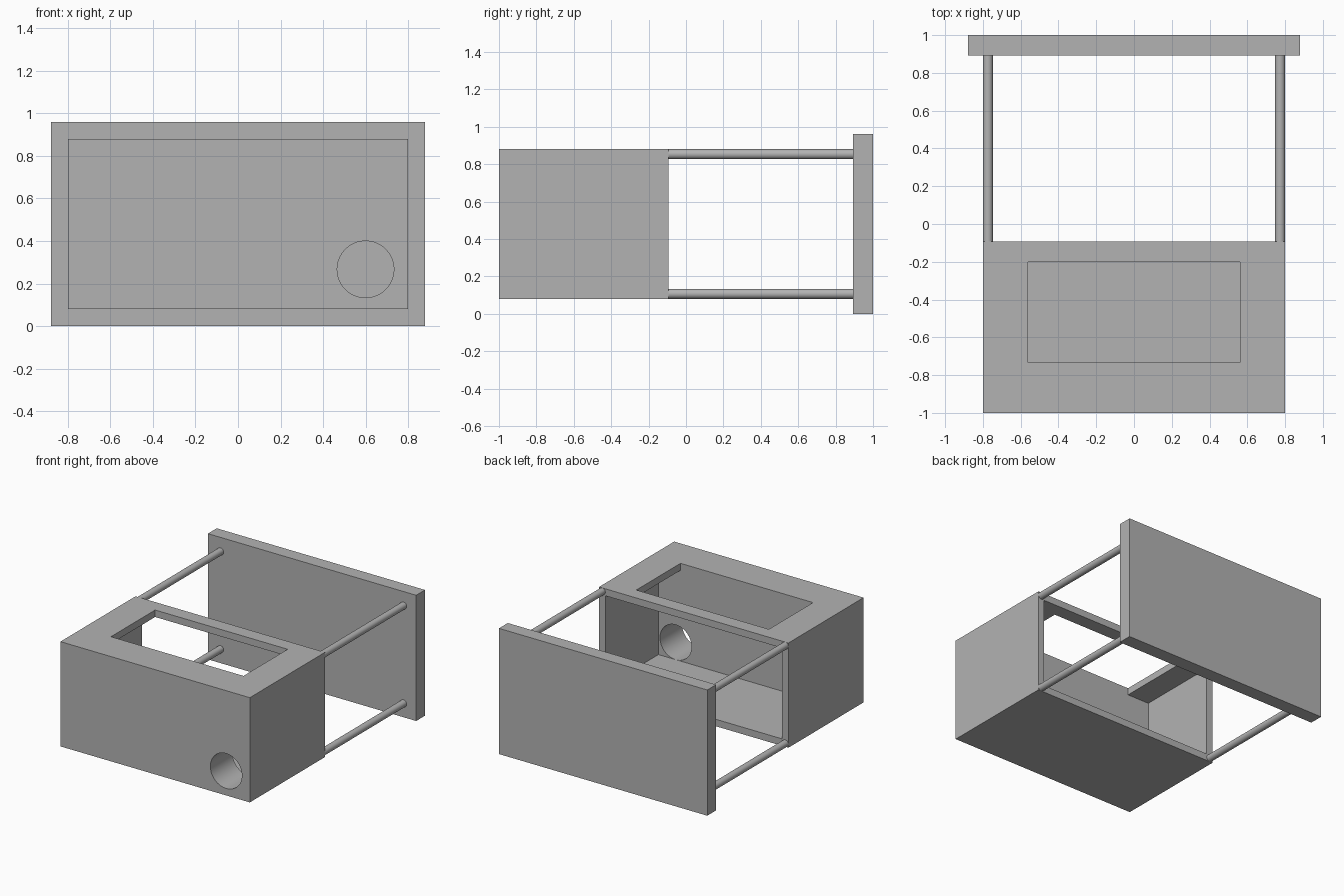
import bpy
import math

cube = bpy.data.objects.get("Cube")
if cube:
    bpy.data.objects.remove(cube, do_unlink=True)

U = 2 / 75            # design unit: the model is 75 units deep
BACK = -1 + 34 * U    # rear rim of the case
WALL = 2 * U
CASE_X, CASE_LOW, CASE_HIGH = 30 * U, 3 * U, 33 * U
INNER_FRONT = -1 + 10 * U

grey = bpy.data.materials.new("plain grey")
grey.use_nodes = True
grey.diffuse_color = (0.45, 0.45, 0.45, 1)
grey.node_tree.nodes["Principled BSDF"].inputs["Base Color"].default_value = grey.diffuse_color


def box(name, low, high):
    centre = [(a + b) / 2 for a, b in zip(low, high)]
    bpy.ops.mesh.primitive_cube_add(size=1, location=centre)
    ob = bpy.context.object
    ob.name = name
    ob.scale = [b - a for a, b in zip(low, high)]
    bpy.ops.object.transform_apply(location=False, rotation=False, scale=True)
    ob.data.materials.append(grey)
    return ob


def rod(name, x, z, radius, y0, y1, sides):
    bpy.ops.mesh.primitive_cylinder_add(
        vertices=sides, radius=radius, depth=y1 - y0,
        location=(x, (y0 + y1) / 2, z), rotation=(math.pi / 2, 0, 0))
    ob = bpy.context.object
    ob.name = name
    ob.data.materials.append(grey)
    return ob


def cut(target, cutter):
    cutter.hide_render = True
    mod = target.modifiers.new(cutter.name, "BOOLEAN")
    mod.operation = "DIFFERENCE"
    mod.solver = "EXACT"
    mod.object = cutter
    bpy.context.view_layer.objects.active = target
    bpy.ops.object.modifier_apply(modifier=mod.name)
    bpy.data.objects.remove(cutter, do_unlink=True)


def smooth(ob):
    bpy.ops.object.select_all(action="DESELECT")
    ob.select_set(True)
    bpy.context.view_layer.objects.active = ob
    bpy.ops.object.shade_smooth_by_angle(angle=math.radians(30))


# Case: thick front, thin walls, open at the rear
case = box("case", (-CASE_X, -1, CASE_LOW), (CASE_X, BACK, CASE_HIGH))
cut(case, box("cavity_cutter",
              (-CASE_X + WALL, INNER_FRONT, CASE_LOW + WALL),
              (CASE_X - WALL, BACK + 0.1, CASE_HIGH - WALL)))

# Rectangular opening in the top, flush with the inner front wall
cut(case, box("top_opening_cutter",
              (-21 * U, INNER_FRONT, CASE_HIGH - 2 * WALL),
              (21 * U, INNER_FRONT + 20 * U, CASE_HIGH + 0.1)))

# Round port through the front
cut(case, rod("port_cutter", 0.6, 10 * U, 5 * U, -1.1, INNER_FRONT + 0.1, 64))
smooth(case)

# Back panel
box("back_panel", (-33 * U, 1 - 4 * U, 0), (33 * U, 1, 36 * U))

# Four rods joining the case corners to the panel
for side, x in (("left", CASE_X - U), ("right", U - CASE_X)):
    for level, z in (("lower", CASE_LOW + U), ("upper", CASE_HIGH - U)):
        smooth(rod(f"{level}_{side}_rod", x, z, U, BACK, 1 - 4 * U, 32))
